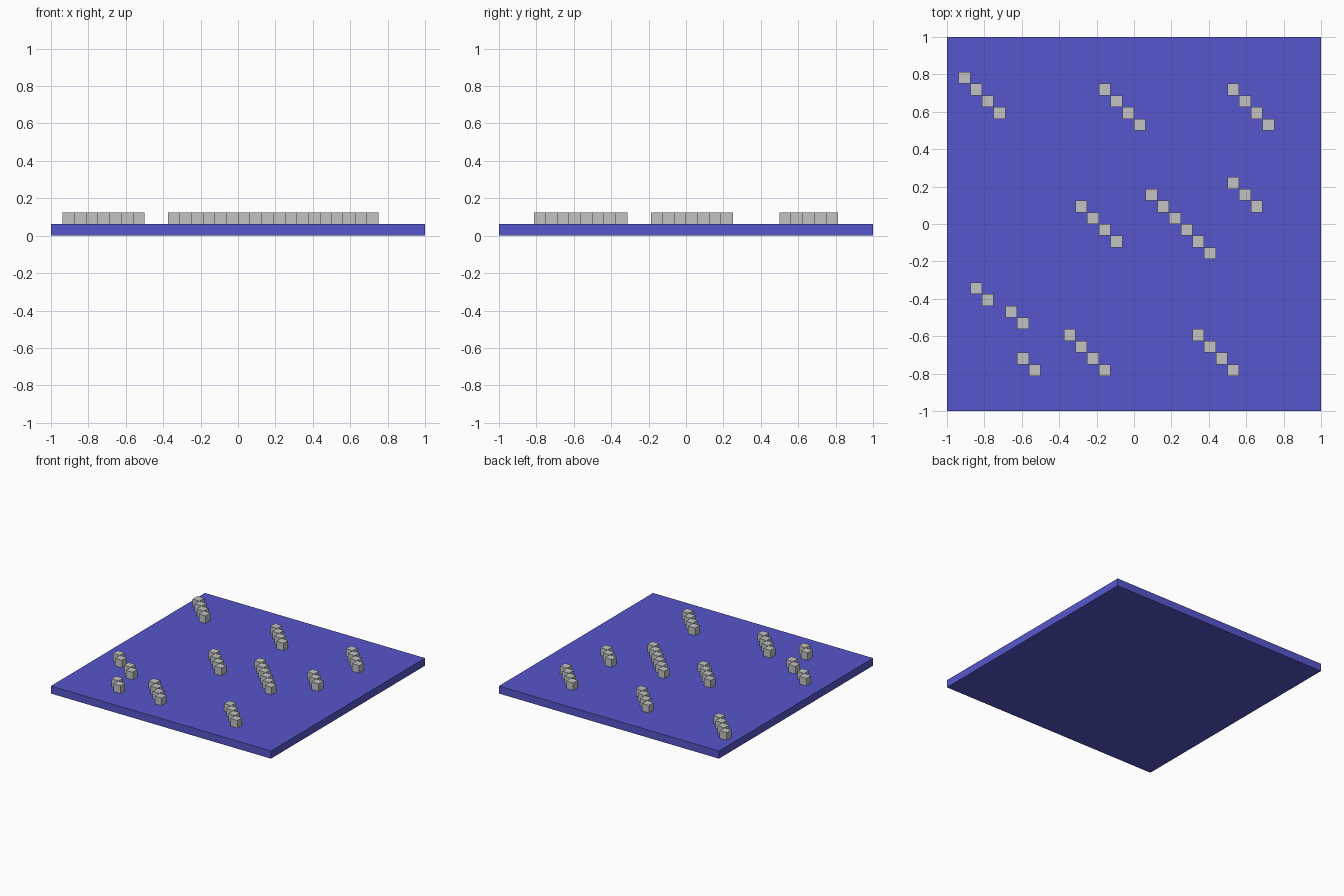
import bpy
import bmesh
from mathutils import Matrix

if "Cube" in bpy.data.objects:
    bpy.data.objects.remove(bpy.data.objects["Cube"])

U = 0.0625  # one block; the board is 32 x 32 blocks


def material(name, rgb):
    m = bpy.data.materials.new(name)
    m.diffuse_color = (*rgb, 1.0)
    m.use_nodes = True
    m.node_tree.nodes["Principled BSDF"].inputs["Base Color"].default_value = m.diffuse_color
    return m


def boxes(name, items, mat):
    """One object made of boxes given as (centre, size)."""
    bm = bmesh.new()
    for centre, size in items:
        bmesh.ops.create_cube(
            bm, size=1.0,
            matrix=Matrix.Translation(centre) @ Matrix.Diagonal((*size, 1.0)))
    mesh = bpy.data.meshes.new(name)
    bm.to_mesh(mesh)
    bm.free()
    mesh.materials.append(mat)
    ob = bpy.data.objects.new(name, mesh)
    bpy.context.collection.objects.link(ob)
    return ob


blue = material("blue", (0.094, 0.094, 0.604))
grey = material("light_grey", (0.540, 0.540, 0.540))

# Flat base board
boxes("base_board", [((0, 0, U / 2), (2, 2, U))], blue)

# Diagonal rows of blocks: first column, first row, block count
rows = [(1, 28, 4), (13, 27, 4), (24, 27, 4),
        (11, 17, 4), (17, 18, 6), (24, 19, 3),
        (2, 10, 2), (5, 8, 2), (6, 4, 2), (10, 6, 4), (21, 6, 4)]
for n, (col, row, count) in enumerate(rows, 1):
    boxes(f"diagonal_blocks_{n}",
          [((-1 + (col + k + 0.5) * U, -1 + (row - k + 0.5) * U, 1.5 * U), (U, U, U))
           for k in range(count)], grey)
